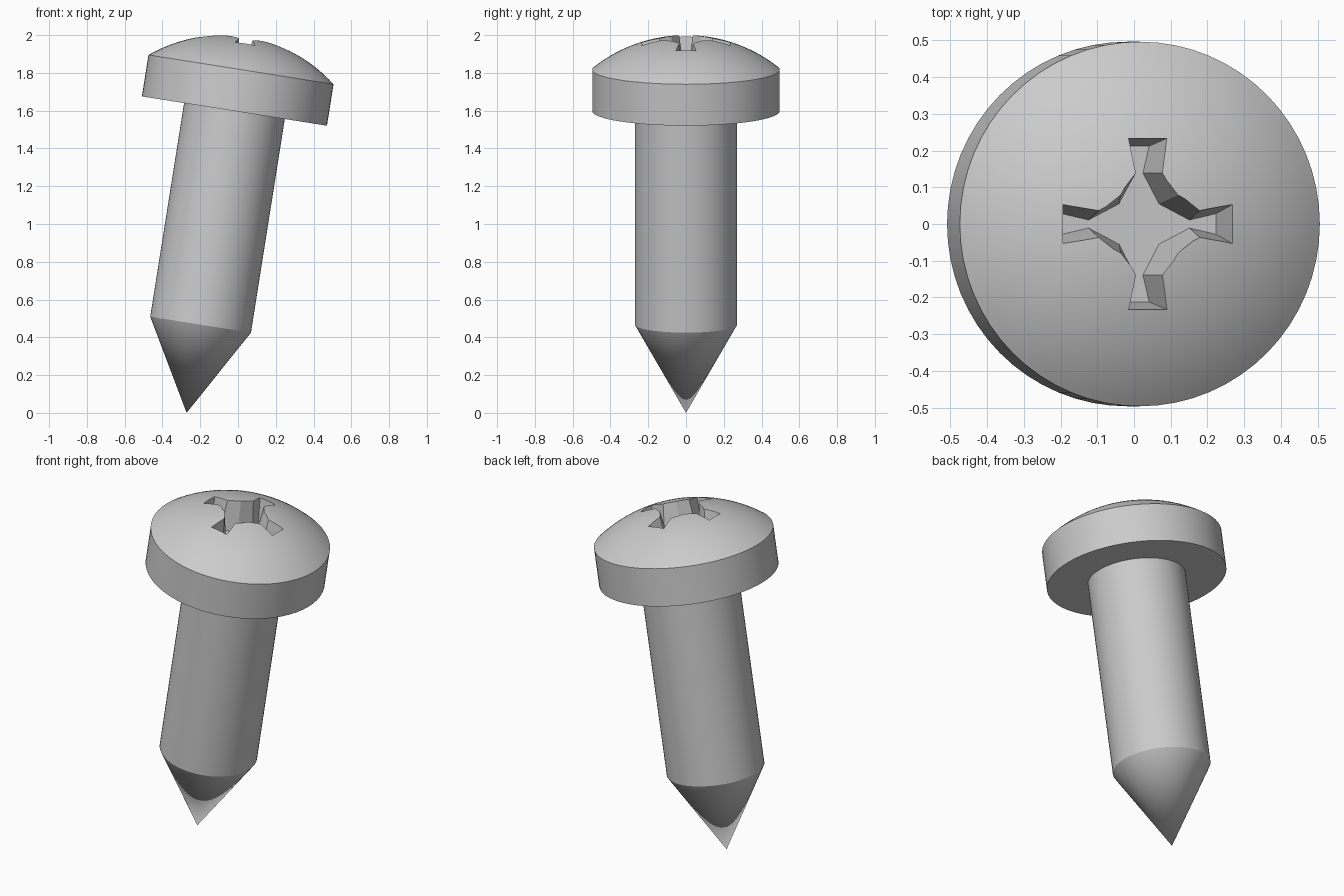
import bpy, bmesh, math
from mathutils import Matrix

if "Cube" in bpy.data.objects:
    bpy.data.objects.remove(bpy.data.objects["Cube"], do_unlink=True)

SEGMENTS = 64
TILT = Matrix.Translation((-0.272, 0, 0)) @ Matrix.Rotation(math.radians(9), 4, "Y")

steel = bpy.data.materials.new("grey steel")
steel.use_nodes = True
colour = (0.6, 0.6, 0.6, 1)
steel.diffuse_color = colour
steel.node_tree.nodes["Principled BSDF"].inputs["Base Color"].default_value = colour


def make_object(name, bm):
    bmesh.ops.recalc_face_normals(bm, faces=bm.faces)
    mesh = bpy.data.meshes.new(name)
    bm.to_mesh(mesh)
    bm.free()
    mesh.materials.append(steel)
    obj = bpy.data.objects.new(name, mesh)
    bpy.context.collection.objects.link(obj)
    return obj


def lathe(name, profile):
    """Spin a (radius, height) profile around the z axis."""
    bm = bmesh.new()
    verts = [bm.verts.new((r, 0, z)) for r, z in profile]
    edges = [bm.edges.new(pair) for pair in zip(verts, verts[1:])]
    bmesh.ops.spin(bm, geom=verts + edges, cent=(0, 0, 0), axis=(0, 0, 1),
                   angle=math.tau, steps=SEGMENTS)
    bmesh.ops.remove_doubles(bm, verts=bm.verts, dist=1e-5)
    return make_object(name, bm)


def select_only(obj):
    bpy.ops.object.select_all(action="DESELECT")
    obj.select_set(True)
    bpy.context.view_layer.objects.active = obj


# Shank with its conical point
shank = lathe("shank", [(0, 0), (0.27, 0.473), (0.27, 1.64), (0, 1.64)])

# Head: a straight rim under a shallow spherical dome
rim_r, rim_z, rise = 0.496, 1.84, 0.175
ball = (rim_r ** 2 + rise ** 2) / (2 * rise)
sweep = math.asin(rim_r / ball)
steps = 16
dome = [(ball * math.sin(sweep * i / steps),
         rim_z + rise - ball * (1 - math.cos(sweep * i / steps)))
        for i in range(steps, -1, -1)]
head = lathe("head", [(0, 1.618), (rim_r, 1.618)] + dome)

# Cross-shaped driver recess with drafted walls
lip = [(0.234, 0.054), (0.139, 0.034), (0.076, 0.076), (0.034, 0.139), (0.054, 0.234)]
floor = [(0.212, 0.028), (0.139, 0.011), (0.055, 0.055), (0.011, 0.139), (0.028, 0.212)]
lip_z, floor_z, top_z = 1.985, 1.825, 2.06


def cross_ring(bm, z):
    t = (z - floor_z) / (lip_z - floor_z)
    ring = []
    for quarter in range(4):
        turn = Matrix.Rotation(quarter * math.pi / 2, 3, "Z")
        for (ax, ay), (bx, by) in zip(floor, lip):
            point = (ax + (bx - ax) * t, ay + (by - ay) * t, z)
            vert = bm.verts.new(point)
            vert.co = turn @ vert.co
            ring.append(vert)
    return ring


bm = bmesh.new()
low, high = cross_ring(bm, floor_z), cross_ring(bm, top_z)
bm.faces.new(low)
bm.faces.new(high)
for i in range(len(low)):
    j = (i + 1) % len(low)
    bm.faces.new((low[i], low[j], high[j], high[i]))
cutter = make_object("recess_cutter", bm)
cutter.hide_render = True

cut = head.modifiers.new("recess", "BOOLEAN")
cut.operation = "DIFFERENCE"
cut.solver = "EXACT"
cut.object = cutter
select_only(head)
bpy.ops.object.modifier_apply(modifier=cut.name)
bpy.data.objects.remove(cutter, do_unlink=True)

# Smooth the round surfaces, keep the edges crisp, then lean the screw
for part in (shank, head):
    select_only(part)
    bpy.ops.object.shade_smooth_by_angle(angle=math.radians(20))
    part.matrix_world = TILT
